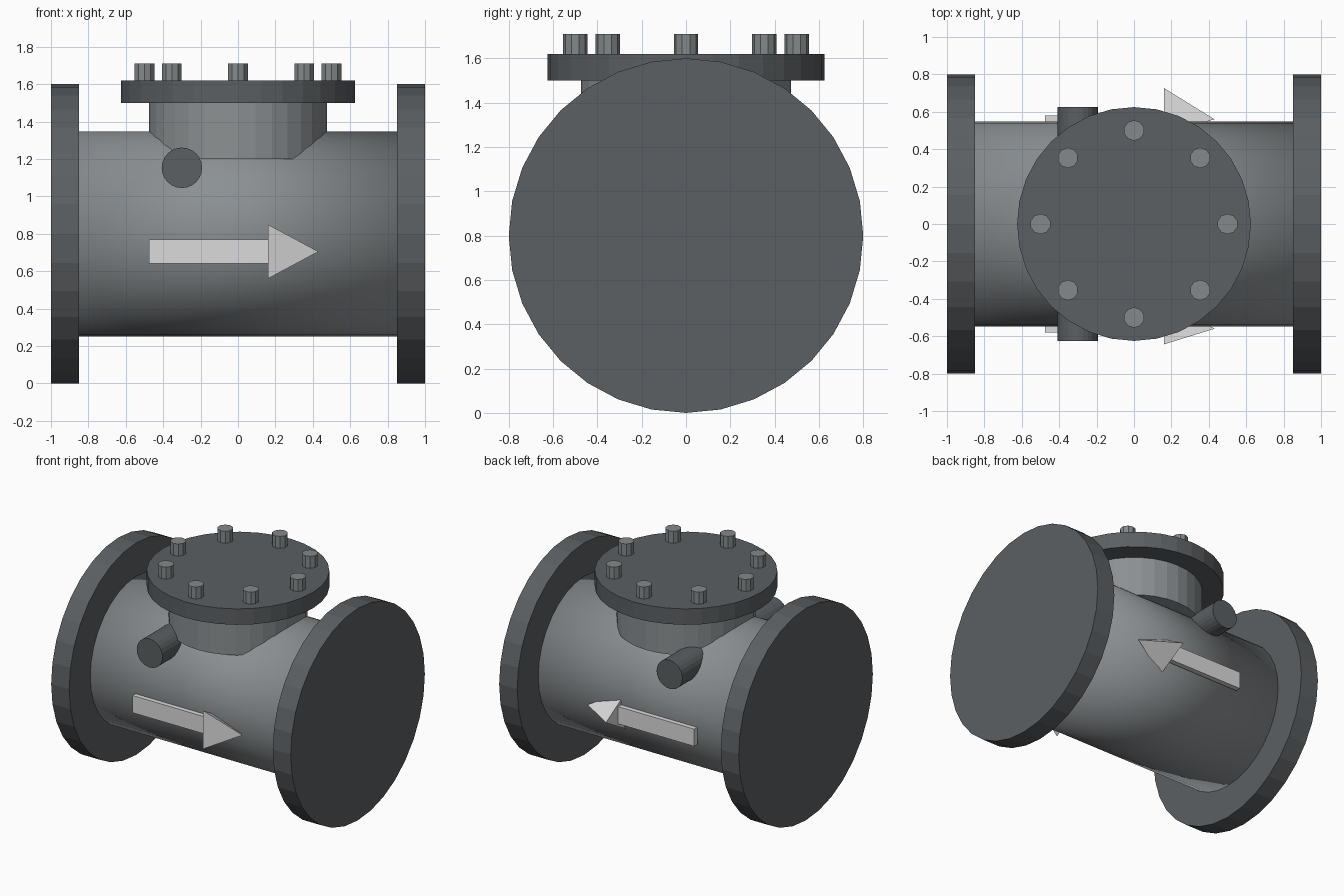
import bpy, bmesh, math
from mathutils import Matrix, Vector

if "Cube" in bpy.data.objects:
    bpy.data.objects.remove(bpy.data.objects["Cube"])


def material(name, rgb):
    m = bpy.data.materials.new(name)
    m.diffuse_color = (*rgb, 1)
    m.use_nodes = True
    m.node_tree.nodes["Principled BSDF"].inputs["Base Color"].default_value = m.diffuse_color
    return m


BODY = material("cast grey", (0.26, 0.28, 0.29))
DARK = material("dark steel", (0.105, 0.115, 0.122))
BOLT = material("bolt grey", (0.23, 0.25, 0.255))
LIGHT = material("arrow light grey", (0.71, 0.71, 0.72))

ROT = {
    "x": Matrix.Rotation(math.pi / 2, 4, "Y"),
    "y": Matrix.Rotation(math.pi / 2, 4, "X"),
    "z": Matrix.Identity(4),
}


def finish(name, bm, mat):
    bmesh.ops.recalc_face_normals(bm, faces=bm.faces)
    me = bpy.data.meshes.new(name)
    bm.to_mesh(me)
    bm.free()
    me.materials.append(mat)
    ob = bpy.data.objects.new(name, me)
    bpy.context.collection.objects.link(ob)
    return ob


def cylinder(name, axis, radius, length, centre, mat, sides=32):
    bm = bmesh.new()
    bmesh.ops.create_cone(bm, cap_ends=True, segments=sides, radius1=radius,
                          radius2=radius, depth=length,
                          matrix=Matrix.Translation(centre) @ ROT[axis])
    return finish(name, bm, mat)


# Pipe body, smooth all over
body = cylinder("pipe_body", "x", 0.548, 1.72, (0, 0, 0.8), BODY)
for p in body.data.polygons:
    p.use_smooth = True

# End flanges
for side, s in (("left", -1), ("right", 1)):
    cylinder(side + "_flange", "x", 0.8, 0.15, (s * 0.925, 0, 0.8), DARK)

# Bonnet neck and cover
cylinder("bonnet_neck", "z", 0.475, 0.31, (0, 0, 1.355), BODY)
cylinder("bonnet_cover", "z", 0.625, 0.12, (0, 0, 1.56), DARK)

# Ring of cover bolts
for i in range(8):
    a = i * math.pi / 4
    cylinder(f"cover_bolt_{i + 1}", "z", 0.055, 0.12,
             (0.5 * math.cos(a), 0.5 * math.sin(a), 1.65), BOLT, 10)

# Hinge pin through the body
cylinder("hinge_pin", "y", 0.108, 1.25, (-0.3, 0, 1.153), DARK, 24)

# Flow arrows on both sides: flat bar and three-sided head
for side, s in (("front", -1), ("back", 1)):
    y, z = s * 0.56, 0.705
    bm = bmesh.new()
    bmesh.ops.create_cube(bm, size=1, matrix=Matrix.Translation((-0.155, y, z))
                          @ Matrix.Diagonal((0.64, 0.04, 0.13, 1)))
    finish(side + "_arrow_bar", bm, LIGHT)

    bm = bmesh.new()
    base = [bm.verts.new((0.16, y + 0.167 * math.cos(a), z + 0.167 * math.sin(a)))
            for a in (0, 2 * math.pi / 3, 4 * math.pi / 3)]
    tip = bm.verts.new((0.43, y, z))
    bm.faces.new(base)
    for i in range(3):
        bm.faces.new((base[i], base[(i + 1) % 3], tip))
    finish(side + "_arrow_head", bm, LIGHT)
